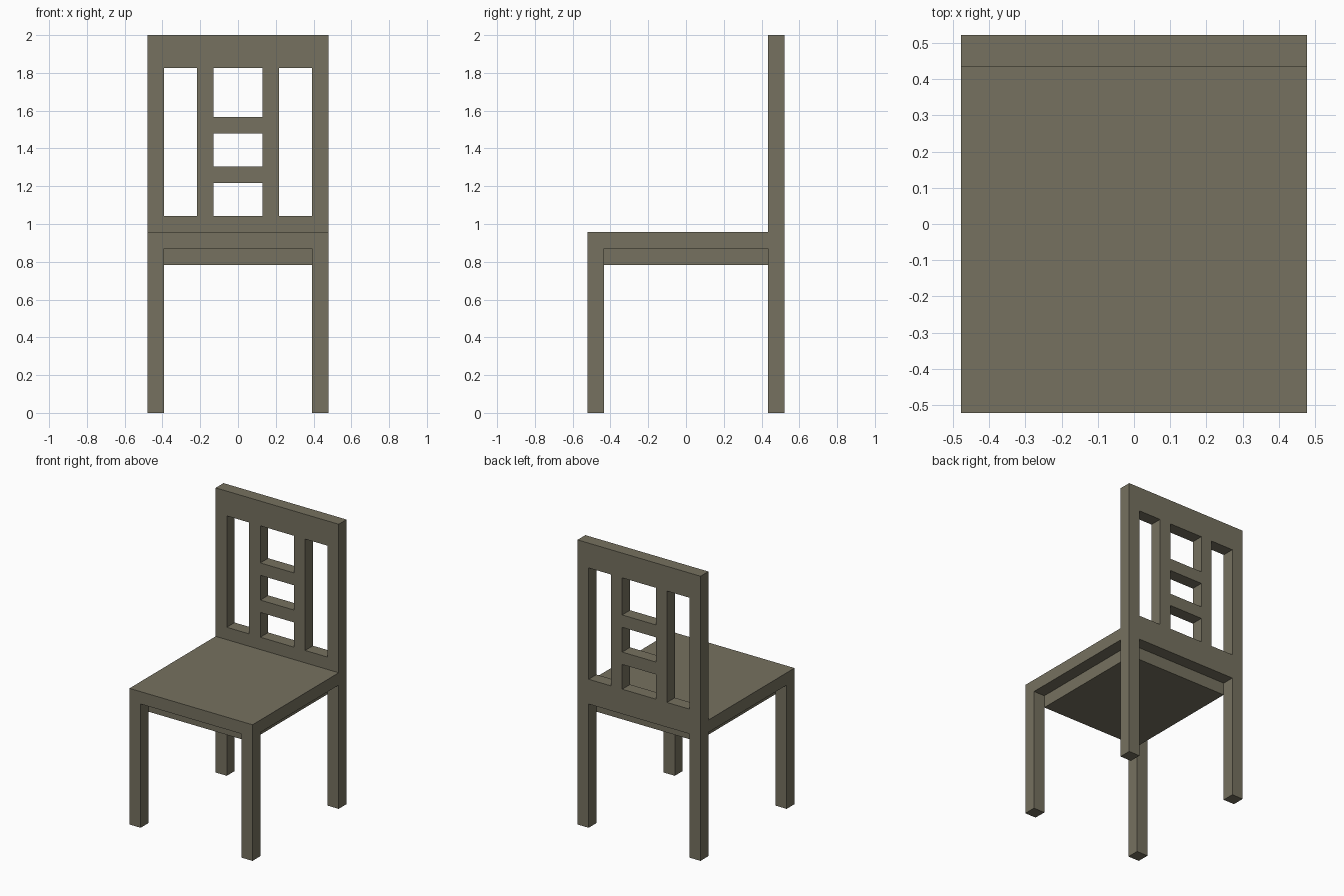
import bpy
import bmesh
from mathutils import Matrix, Vector

if "Cube" in bpy.data.objects:
    bpy.data.objects.remove(bpy.data.objects["Cube"])

U = 2 / 23  # the whole chair sits on this module

wood = bpy.data.materials.new("olive_wood")
wood.diffuse_color = (0.18, 0.165, 0.115, 1)
wood.use_nodes = True
wood.node_tree.nodes["Principled BSDF"].inputs["Base Color"].default_value = wood.diffuse_color


def box(name, x, y, z):
    """Box from (min, max) pairs given in modules."""
    lo, hi = (Vector(c) * U for c in zip(x, y, z))
    bm = bmesh.new()
    bmesh.ops.create_cube(bm, size=1, matrix=Matrix.Translation((lo + hi) / 2)
                          @ Matrix.Diagonal((*(hi - lo), 1)))
    mesh = bpy.data.meshes.new(name)
    bm.to_mesh(mesh)
    bm.free()
    mesh.materials.append(wood)
    obj = bpy.data.objects.new(name, mesh)
    bpy.context.collection.objects.link(obj)
    return obj


FRONT, BACK = (-6, -5), (5, 6)

# Seat slab and the inset block beneath it
box("seat", (-5.5, 5.5), (-6, 5), (10, 11))
box("seat_underframe", (-4.5, 4.5), (-5, 5), (9, 10))

# Legs, back posts and inner uprights, mirrored left and right
for side, s in (("left", -1), ("right", 1)):
    outer = sorted((4.5 * s, 5.5 * s))
    inner = sorted((1.5 * s, 2.5 * s))
    box(f"front_leg_{side}", outer, FRONT, (0, 10))
    box(f"back_leg_{side}", outer, BACK, (0, 10))
    box(f"back_post_{side}", outer, BACK, (12, 21))
    box(f"back_upright_{side}", inner, BACK, (12, 21))

# Horizontal rails of the backrest
box("back_lower_rail", (-5.5, 5.5), BACK, (10, 12))
box("back_top_rail", (-5.5, 5.5), BACK, (21, 23))

# Short rungs between the inner uprights
for i, z in enumerate((14, 17), 1):
    box(f"back_rung_{i}", (-1.5, 1.5), BACK, (z, z + 1))
